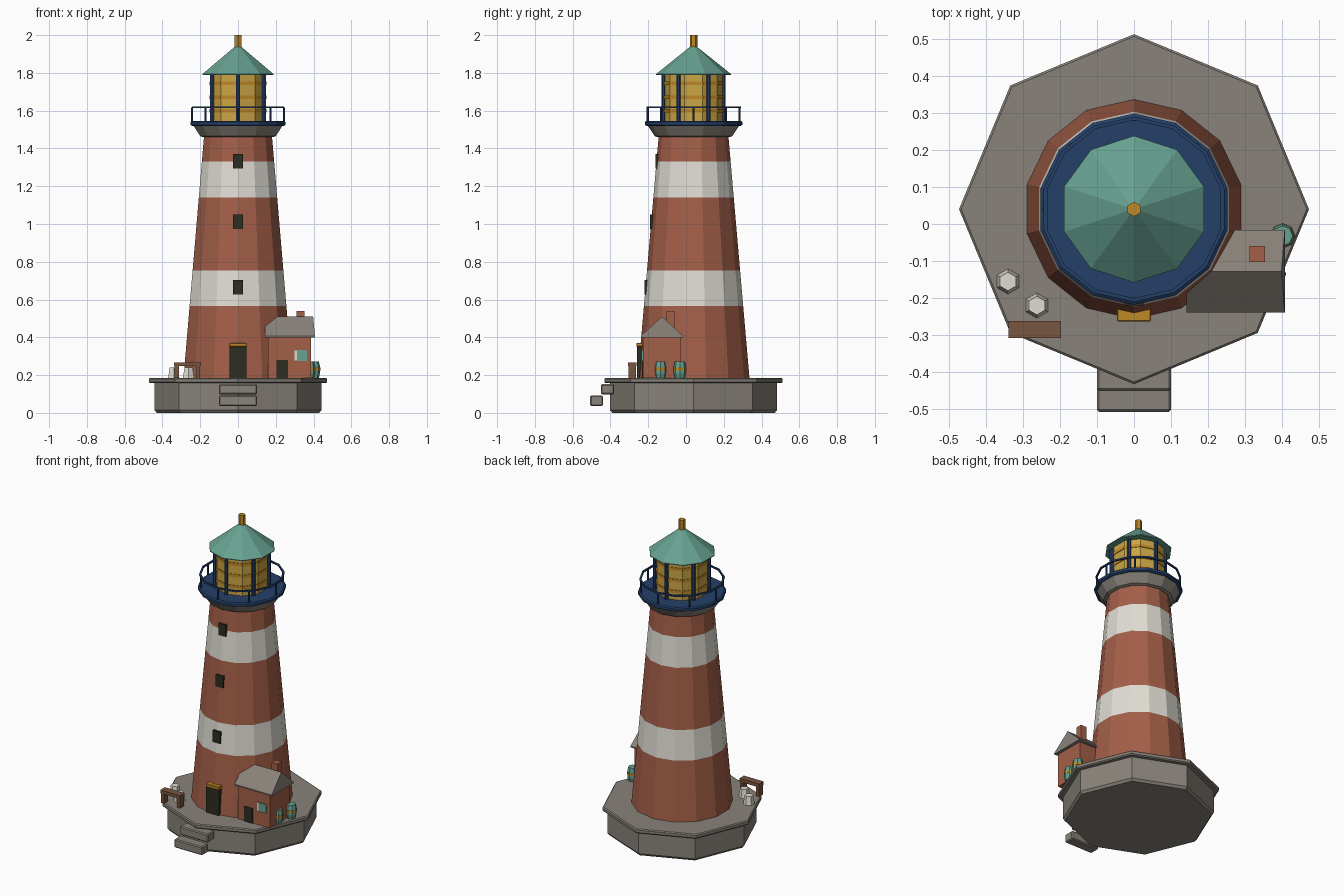
import bpy, bmesh, math
from mathutils import Vector

if "Cube" in bpy.data.objects:
    bpy.data.objects.remove(bpy.data.objects["Cube"])

CX, CY = 0.0, 0.04   # tower axis


def mat(name, rgb):
    m = bpy.data.materials.new(name)
    m.diffuse_color = (*rgb, 1)
    m.use_nodes = True
    m.node_tree.nodes["Principled BSDF"].inputs["Base Color"].default_value = m.diffuse_color
    return m


STONE = mat("stone_grey", (0.25, 0.225, 0.195))
RED = mat("brick_red", (0.37, 0.115, 0.065))
WHITE = mat("chalk_white", (0.74, 0.72, 0.65))
BLUE = mat("navy_blue", (0.018, 0.05, 0.14))
TEAL = mat("copper_green", (0.135, 0.36, 0.28))
GLASS = mat("lamp_yellow", (0.60, 0.38, 0.06))
AMBER = mat("amber_gold", (0.52, 0.25, 0.02))
DARK = mat("dark_opening", (0.026, 0.026, 0.016))
WOOD = mat("wood_brown", (0.19, 0.09, 0.048))


def finish(name, bm, mats):
    bmesh.ops.recalc_face_normals(bm, faces=bm.faces[:])
    me = bpy.data.meshes.new(name)
    bm.to_mesh(me)
    bm.free()
    for m in mats:
        me.materials.append(m)
    ob = bpy.data.objects.new(name, me)
    bpy.context.collection.objects.link(ob)
    return ob


def lathe(name, profile, n, mats, x=CX, y=CY, ring=False, rule=None):
    """Turn a (radius, z) profile with n flat sides, one corner facing the back."""
    bm = bmesh.new()
    rows = []
    for r, z in profile:
        rows.append([bm.verts.new((x + r * math.cos(math.pi / 2 + 2 * math.pi * i / n),
                                   y + r * math.sin(math.pi / 2 + 2 * math.pi * i / n), z))
                     for i in range(n)])
    pairs = list(zip(rows, rows[1:]))
    if ring:
        pairs.append((rows[-1], rows[0]))
    else:
        bm.faces.new(rows[0])
        bm.faces.new(rows[-1])
    for a, b in pairs:
        for i in range(n):
            j = (i + 1) % n
            bm.faces.new((a[i], a[j], b[j], b[i]))
    if rule:
        for f in bm.faces:
            f.material_index = rule(f.calc_center_median())
    return finish(name, bm, mats)


def band(name, r, z0, z1, t, n, m, x=CX, y=CY):
    return lathe(name, [(r - t, z0), (r, z0), (r, z1), (r - t, z1)], n, [m], x, y, ring=True)


def box(name, x0, x1, y0, y1, z0, z1, m, bevel=0.0):
    bm = bmesh.new()
    bmesh.ops.create_cube(bm, size=1)
    for v in bm.verts:
        v.co = Vector(((x0 + x1) / 2 + v.co.x * (x1 - x0),
                       (y0 + y1) / 2 + v.co.y * (y1 - y0),
                       (z0 + z1) / 2 + v.co.z * (z1 - z0)))
    if bevel:
        bmesh.ops.bevel(bm, geom=bm.edges[:], offset=bevel, segments=1, affect='EDGES')
    return finish(name, bm, [m])


# Stone base with overhanging lip, and two steps
lathe("base", [(0.43, 0), (0.442, 0.015), (0.442, 0.158)], 8, [STONE])
lathe("base_lip", [(0.466, 0.157), (0.472, 0.163), (0.472, 0.179), (0.466, 0.185)], 8, [STONE])
box("upper_step", -0.1, 0.1, -0.45, -0.38, 0.098, 0.152, STONE, 0.006)
box("lower_step", -0.1, 0.1, -0.507, -0.44, 0.037, 0.092, STONE, 0.006)


# Striped tower
def tower_r(z):
    return 0.296 - (z - 0.185) * 0.111 / 1.275


levels = [0.185, 0.565, 0.755, 1.14, 1.33, 1.465]
lathe("tower", [(tower_r(z), z) for z in levels], 14, [RED, WHITE],
      rule=lambda c: int(0.565 < c.z < 0.755 or 1.14 < c.z < 1.33))

# Tower windows and door
for i, z in enumerate((0.665, 1.012, 1.332)):
    y = CY - tower_r(z)
    box(f"tower_window_{i}", -0.026, 0.026, y - 0.006, y + 0.02, z - 0.038, z + 0.038, DARK)
box("tower_door", -0.045, 0.045, -0.26, -0.22, 0.185, 0.352, DARK)
box("door_lintel", -0.046, 0.046, -0.263, -0.22, 0.35, 0.371, AMBER, 0.003)

# Gallery: cornice, deck, railing
lathe("cornice", [(0.19, 1.46), (0.205, 1.465), (0.245, 1.525)], 14, [STONE])
lathe("gallery_deck", [(0.25, 1.52), (0.258, 1.525), (0.258, 1.54), (0.25, 1.546)], 14, [BLUE])
band("gallery_rail", 0.25, 1.613, 1.623, 0.01, 14, BLUE)
for i in range(8):
    a = math.radians(45 * i)
    lathe(f"rail_post_{i}", [(0.006, 1.54), (0.006, 1.618)], 6, [BLUE],
          CX + 0.243 * math.cos(a), CY + 0.243 * math.sin(a))

# Lantern: glass, lens rings, mullions
lathe("lantern_glass", [(0.155, 1.54), (0.155, 1.795)], 10, [GLASS])
for i, z in enumerate((1.60, 1.672, 1.745)):
    band(f"lens_ring_{i}", 0.159, z - 0.009, z + 0.009, 0.01, 10, AMBER)
for i in range(6):
    a = math.radians(30 + 60 * i)
    lathe(f"lantern_post_{i}", [(0.011, 1.54), (0.011, 1.80)], 6, [BLUE],
          CX + 0.159 * math.cos(a), CY + 0.159 * math.sin(a))

# Roof and finial
lathe("lantern_roof", [(0.198, 1.79), (0.198, 1.794), (0.01, 1.945)], 10, [TEAL])
lathe("finial", [(0.02, 1.93), (0.02, 2.0)], 6, [AMBER])

# Keeper's cottage
box("cottage_walls", 0.16, 0.387, -0.228, -0.03, 0.185, 0.405, RED)
bm = bmesh.new()
tri = [(-0.239, 0.40), (-0.016, 0.40), (-0.016, 0.408), (-0.1275, 0.51), (-0.239, 0.408)]
end = bm.faces.new([bm.verts.new((0.142, y, z)) for y, z in tri])
ext = bmesh.ops.extrude_face_region(bm, geom=[end])
for v in ext["geom"]:
    if isinstance(v, bmesh.types.BMVert):
        v.co.x = 0.407 if v.co.z < 0.5 else 0.398
finish("cottage_roof", bm, [STONE])
box("chimney", 0.311, 0.353, -0.102, -0.06, 0.42, 0.54, RED)
box("cottage_door", 0.205, 0.265, -0.234, -0.226, 0.185, 0.28, DARK)
box("cottage_window_frame", 0.299, 0.36, -0.232, -0.226, 0.277, 0.33, WHITE)
box("cottage_window", 0.312, 0.364, -0.235, -0.227, 0.275, 0.332, TEAL)

# Barrels with hoops
for i, (x, y) in enumerate(((0.401, -0.032), (0.376, -0.135))):
    lathe(f"barrel_{i}", [(0.027, 0.185), (0.033, 0.21), (0.033, 0.245), (0.027, 0.272)],
          8, [TEAL], x, y)
    band(f"barrel_hoop_{i}", 0.0345, 0.225, 0.24, 0.006, 8, AMBER, x, y)

# Bench
box("bench_top", -0.338, -0.197, -0.308, -0.262, 0.247, 0.268, WOOD)
for i, x in enumerate((-0.335, -0.222)):
    box(f"bench_leg_{i}", x, x + 0.022, -0.305, -0.265, 0.185, 0.25, WOOD)

# White mooring posts
for i, (x, y) in enumerate(((-0.34, -0.155), (-0.262, -0.22))):
    lathe(f"mooring_post_{i}", [(0.034, 0.185), (0.025, 0.24)], 6, [WHITE], x, y)
